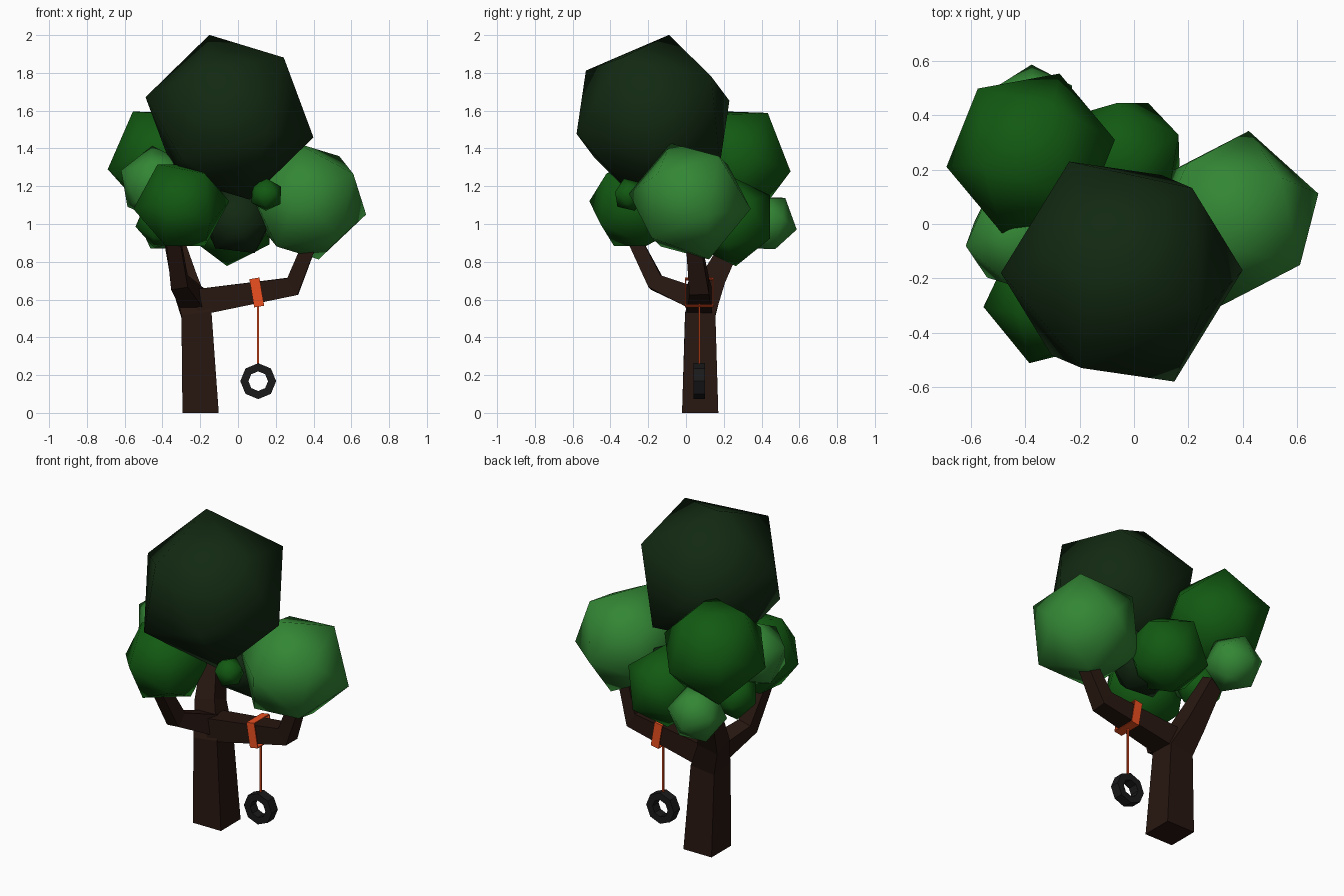
import bpy, bmesh, math
from mathutils import Vector, Matrix

if "Cube" in bpy.data.objects:
    bpy.data.objects.remove(bpy.data.objects["Cube"])


def material(name, r, g, b):
    m = bpy.data.materials.new(name)
    m.diffuse_color = (r, g, b, 1)
    m.use_nodes = True
    m.node_tree.nodes["Principled BSDF"].inputs["Base Color"].default_value = m.diffuse_color
    return m


DARK = material("dark_leaf", 0.006, 0.022, 0.006)
MID = material("mid_leaf", 0.006, 0.10, 0.006)
LIGHT = material("light_leaf", 0.033, 0.24, 0.035)
BARK = material("bark", 0.02, 0.008, 0.005)
ROPE = material("rope", 0.85, 0.08, 0.015)
RUBBER = material("rubber", 0.01, 0.01, 0.011)


def finish(bm, name, mat, smooth=False):
    bmesh.ops.recalc_face_normals(bm, faces=bm.faces)
    for f in bm.faces:
        f.smooth = smooth
    me = bpy.data.meshes.new(name)
    bm.to_mesh(me)
    bm.free()
    me.materials.append(mat)
    ob = bpy.data.objects.new(name, me)
    bpy.context.collection.objects.link(ob)
    return ob


def frame(a, b):
    a, b = Vector(a).normalized(), Vector(b).normalized()
    u, v = (a + b).normalized(), (a - b).normalized()
    return Matrix((u, v, u.cross(v))).transposed()


# Icosahedron leaf clump, turned so two neighbouring corners point along a and b
def clump(name, mat, centre, radius, a, b):
    bm = bmesh.new()
    bmesh.ops.create_icosphere(bm, subdivisions=1, radius=radius)
    bm.verts.ensure_lookup_table()
    v0 = bm.verts[0]
    v1 = v0.link_edges[0].other_vert(v0)
    rot = frame(a, b) @ frame(v0.co, v1.co).transposed()
    bmesh.ops.transform(bm, matrix=Matrix.Translation(centre) @ rot.to_4x4(), verts=bm.verts)
    finish(bm, name, mat, True)


# Square-section limb through points, with a half width at each point
def limb(name, mat, pts, halves, hint, caps=True):
    bm = bmesh.new()
    pts = [Vector(p) for p in pts]
    rings = []
    for i, (p, h) in enumerate(zip(pts, halves)):
        t = (pts[min(i + 1, len(pts) - 1)] - pts[max(i - 1, 0)]).normalized()
        if i == 0 and name == "trunk":
            t = Vector((0, 0, 1))
        u = Vector(hint)
        u = (u - t * u.dot(t)).normalized()
        v = t.cross(u)
        rings.append([bm.verts.new(p + h * (su * u + sv * v))
                      for su, sv in ((1, 1), (-1, 1), (-1, -1), (1, -1))])
    for r, s in zip(rings, rings[1:]):
        for k in range(4):
            bm.faces.new((r[k], r[(k + 1) % 4], s[(k + 1) % 4], s[k]))
    if caps:
        bm.faces.new(rings[0])
        bm.faces.new(rings[-1])
    return finish(bm, name, mat)


# Trunk and branches
limb("trunk", BARK, [(-.198, .075, 0), (-.22, .075, .52), (-.285, .14, .7), (-.35, .27, .95)],
     [.096, .08, .065, .045], (1, 0, 0))
limb("front_branch", BARK, [(-.24, .06, .6), (-.31, -.16, .69), (-.35, -.3, .97)],
     [.06, .045, .035], (1, 0, 0))
limb("right_branch", BARK, [(-.22, .07, .585), (.29, .07, .67), (.41, .03, .97)],
     [.07, .052, .035], (0, 1, 0))

# Leaf clumps
clump("crown", DARK, (-.045, -.175, 1.565), .457, (-.105, .085, .435), (-.445, -.005, .105))
clump("back_left_leaves", MID, (-.38, .26, 1.335), .317, (-.31, -.05, -.045), (-.18, -.04, .265))
clump("right_leaves", LIGHT, (.37, .02, 1.12), .329, (.31, .09, -.07), (.05, .32, -.04))
clump("front_left_leaves", MID, (-.3, -.27, 1.1), .257, (-.25, -.04, -.02), (-.09, -.24, .02))
clump("back_leaves", MID, (-.04, .24, 1.02), .245, (-.02, .02, -.24), (.10, .22, -.1))
clump("low_back_leaves", LIGHT, (-.37, .42, 1.005), .17, (-.01, .165, -.035), (.15, .09, .03))
clump("left_leaves", LIGHT, (-.43, -.05, 1.21), .205, (-.19, -.03, .08), (-.03, .02, .2))
clump("centre_leaves", DARK, (0, .08, 1.02), .2, (-.01, .19, .05), (.15, .1, -.05))
clump("low_left_leaves", MID, (-.4, .1, 1.01), .145, (-.14, 0, -.04), (-.06, .03, -.13))
clump("small_leaves", MID, (.15, -.3, 1.155), .09, (0, -.03, .085), (.08, .01, .04))

# Rope wrapped round the branch, and the hanging rope
band = limb("rope_band", ROPE, [(.073, .07, .633), (.126, .07, .642)], [.07, .07], (0, 1, 0), False)
sol = band.modifiers.new("thickness", 'SOLIDIFY')
sol.thickness, sol.offset = .008, 1
limb("rope", ROPE, [(.105, .07, .24), (.105, .07, .58)], [.005, .005], (1, 0, 0))

# Tyre: rectangular section spun in eight steps
bm = bmesh.new()
loop = [bm.verts.new((.107 + r, .07 + y, .168))
        for r, y in ((.052, -.03), (.095, -.03), (.095, .03), (.052, .03))]
edges = [bm.edges.new((loop[i], loop[(i + 1) % 4])) for i in range(4)]
bmesh.ops.spin(bm, geom=loop + edges, cent=(.107, .07, .168), axis=(0, 1, 0),
               angle=math.tau, steps=8)
bmesh.ops.remove_doubles(bm, verts=bm.verts, dist=.0005)
finish(bm, "tyre", RUBBER)
